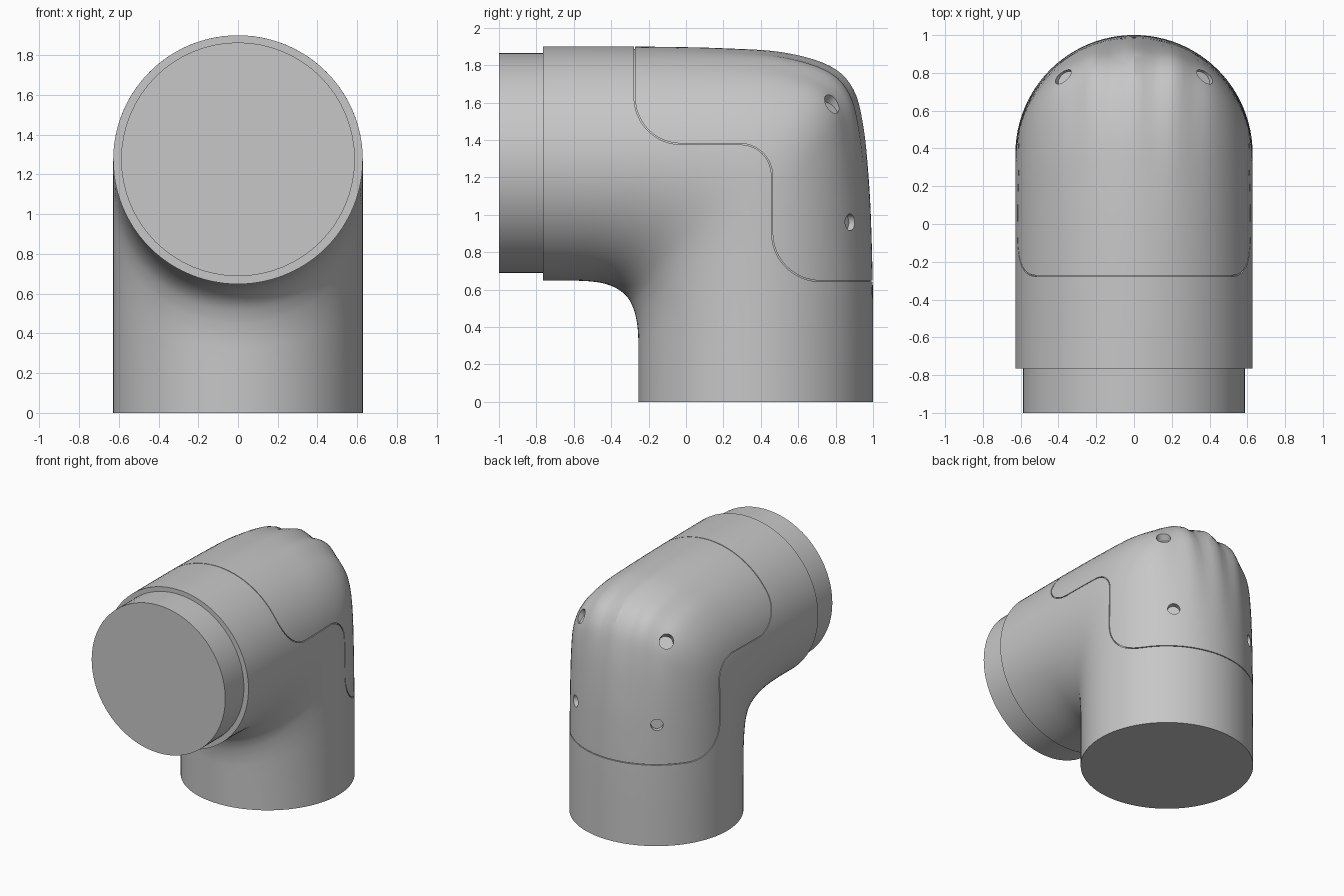
import bpy, bmesh, math
from mathutils import Vector

cube = bpy.data.objects.get("Cube")
if cube:
    bpy.data.objects.remove(cube)

grey = bpy.data.materials.new("plain grey")
grey.use_nodes = True
grey.diffuse_color = (0.57, 0.57, 0.57, 1)
grey.node_tree.nodes["Principled BSDF"].inputs["Base Color"].default_value = (0.57, 0.57, 0.57, 1)


def make_object(name, bm):
    bmesh.ops.recalc_face_normals(bm, faces=bm.faces)
    mesh = bpy.data.meshes.new(name)
    bm.to_mesh(mesh)
    bm.free()
    obj = bpy.data.objects.new(name, mesh)
    bpy.context.collection.objects.link(obj)
    mesh.materials.append(grey)
    return obj


def activate(obj):
    bpy.ops.object.select_all(action='DESELECT')
    obj.select_set(True)
    bpy.context.view_layer.objects.active = obj


def cut(obj, cutter):
    cutter.hide_render = True
    mod = obj.modifiers.new("cut", 'BOOLEAN')
    mod.operation, mod.solver, mod.object = 'DIFFERENCE', 'EXACT', cutter
    activate(obj)
    bpy.ops.object.modifier_apply(modifier=mod.name)
    bpy.data.objects.remove(cutter)


# Paired inner and outer profile points of the bend, as (y, z)
INNER = [(-.765, .648), (-.6, .648), (-.48, .64), (-.4, .62), (-.34, .585), (-.3, .54),
         (-.275, .48), (-.262, .42), (-.256, .36), (-.255, .3), (-.255, .2), (-.255, 0)]
OUTER = [(-.765, 1.9), (-.5, 1.9), (-.15, 1.898), (.2, 1.89), (.52, 1.868), (.77, 1.795),
         (.895, 1.67), (.95, 1.46), (.98, 1.15), (.993, .85), (1, .5), (1, 0)]


def smooth_path(points, steps=5):
    pts = [Vector(p) for p in points]
    ext = [2 * pts[0] - pts[1]] + pts + [2 * pts[-1] - pts[-2]]
    out = []
    for a, b, c, d in zip(ext, ext[1:], ext[2:], ext[3:]):
        for k in range(steps):
            t = k / steps
            out.append(0.5 * (2 * b + (c - a) * t + (2 * a - 5 * b + 4 * c - d) * t**2
                              + (3 * b - a - 3 * c + d) * t**3))
    return out + [pts[-1]]


def elbow(name, inset=0.0, sides=96):
    bm = bmesh.new()
    rings = []
    inner, outer = smooth_path(INNER), smooth_path(OUTER)
    for i, (p, q) in enumerate(zip(inner, outer)):
        mid, half = (p + q) / 2, (q - p) / 2
        along, reach = half.normalized(), half.length - inset
        # Around the outside of the bend the section is fuller and softly folded
        bend = math.exp(-((i / len(inner) - 0.5) / 0.16) ** 2)
        ring = []
        for k in range(sides):
            a = math.tau * k / sides
            s, c = math.sin(a), math.cos(a)
            if c > 0:
                power = 1 - 0.1 * bend
                s, c = math.copysign(abs(s) ** power, s), c ** power
            x = (0.628 - inset) * s
            window = max(0, 1 - (x / 0.46) ** 2) if c > 0 else 0
            dip = 0.03 * bend * window * (1 - math.cos(math.tau * x / 0.22)) / 2
            yz = mid + along * (reach * c - dip)
            ring.append(bm.verts.new((x, yz.x, yz.y)))
        rings.append(ring)
    for r, s in zip(rings, rings[1:]):
        for k in range(sides):
            n = (k + 1) % sides
            bm.faces.new((r[k], r[n], s[n], s[k]))
    bm.faces.new(rings[0])
    bm.faces.new(rings[-1])
    return make_object(name, bm)


def seam_cutter(width=0.006):
    # Stepped line with rounded corners, extruded across the whole body
    down, back = Vector((0, -1)), Vector((1, 0))
    path = [Vector((-.275, 2.1))]
    for corner, r, d1, d2 in [((-.275, 1.378), .25, down, back),
                              ((.46, 1.378), .17, back, down),
                              ((.46, .645), .26, down, back)]:
        for k in range(13):
            a = math.pi / 2 * k / 12
            path.append(Vector(corner) + r * (d2 * (1 - math.cos(a)) - d1 * (1 - math.sin(a))))
    path.append(Vector((1.2, .645)))
    sides = ([], [])
    for i, p in enumerate(path):
        t = (path[min(i + 1, len(path) - 1)] - path[max(i - 1, 0)]).normalized()
        n = Vector((-t.y, t.x)) * width / 2
        sides[0].append(p + n)
        sides[1].append(p - n)
    bm = bmesh.new()
    cols = [[[bm.verts.new((x, p.x, p.y)) for p in s] for s in sides] for x in (-.8, .8)]
    (la, lb), (ra, rb) = cols
    for i in range(len(path) - 1):
        for u, v in ((la, lb), (lb, rb), (rb, ra), (ra, la)):
            bm.faces.new((u[i], u[i + 1], v[i + 1], v[i]))
    for i in (0, -1):
        bm.faces.new((la[i], lb[i], rb[i], ra[i]))
    return make_object("seam_cutter", bm)


def cylinder(name, radius, depth, centre, axis, sides):
    bm = bmesh.new()
    bmesh.ops.create_cone(bm, cap_ends=True, segments=sides, radius1=radius,
                          radius2=radius, depth=depth)
    turn = Vector(axis).to_track_quat('Z', 'Y').to_matrix()
    bmesh.ops.rotate(bm, matrix=turn, verts=bm.verts)
    bmesh.ops.translate(bm, vec=centre, verts=bm.verts)
    return make_object(name, bm)


# Elbow body
body = elbow("elbow_body")
bpy.context.view_layer.update()

# Screw holes, two on each side of the back
holes = []
for side in (-1, 1):
    for spot, axis, radius in [((.38, .785, 1.6), (.5, .48, .7), .052),
                               ((.36, .88, .96), (.58, .82, .03), .045)]:
        n = Vector((side * axis[0], axis[1], axis[2])).normalized()
        target = Vector((side * spot[0], spot[1], spot[2]))
        hit, place, _, _ = body.ray_cast(target + n, -n)
        holes.append(cylinder("hole_cutter", radius, .08, place if hit else target, n, 24))

# Shallow seam groove around the back cover
seam = seam_cutter()
cut(seam, elbow("seam_core", inset=0.012))
cut(body, seam)
for hole in holes:
    cut(body, hole)

# Spigot at the front opening
spigot = cylinder("front_spigot", .588, .25, (0, -.875, 1.276), (0, -1, 0), 64)

for obj in (body, spigot):
    activate(obj)
    bpy.ops.object.shade_smooth_by_angle(angle=math.radians(30))
